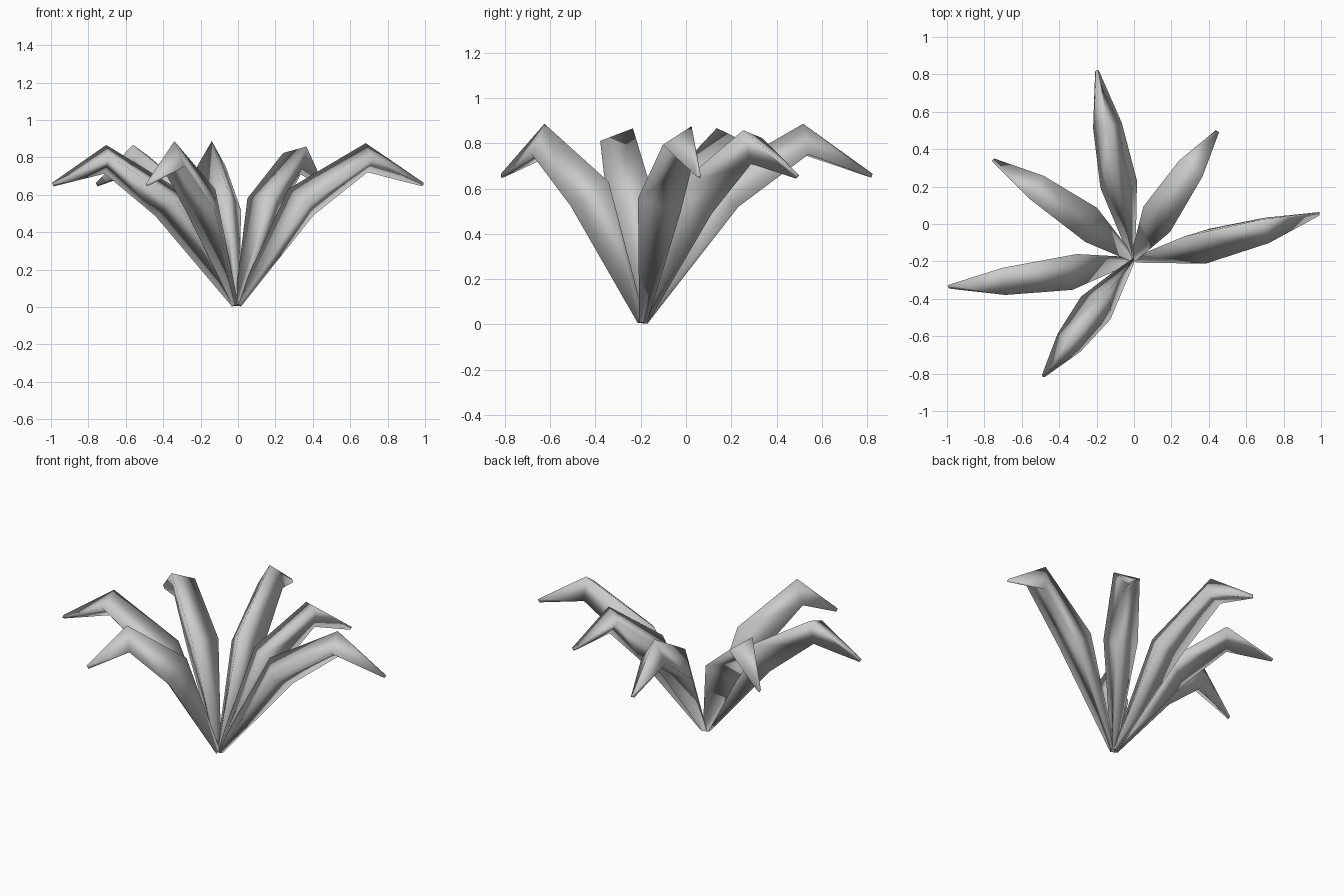
import bpy, bmesh
from math import sin, cos, radians
from mathutils import Vector

old = bpy.data.objects.get("Cube")
if old:
    bpy.data.objects.remove(old, do_unlink=True)

grey = bpy.data.materials.new("leaf_grey")
grey.use_nodes = True
colour = (0.6, 0.6, 0.6, 1)
grey.diffuse_color = colour
grey.node_tree.nodes["Principled BSDF"].inputs["Base Color"].default_value = colour

ROOT = Vector((-0.005, -0.19, 0))
UP = Vector((0, 0, 1))
# leaf profile: fraction of reach, height, section radius
PROFILE = [(0.01, 0.012, 0.02), (0.355, 0.56, 0.115), (0.7, 0.797, 0.09), (0.99, 0.655, 0.012)]


def leaf(name, tip_x, tip_y, roll):
    """Three-sided tapering blade that arches over and droops at the tip."""
    reach = Vector((tip_x, tip_y, 0)) - Vector((ROOT.x, ROOT.y, 0))
    out = reach.normalized()
    right = out.cross(UP)
    path = [ROOT + reach * f + UP * z for f, z, r in PROFILE]
    steps = [(b - a).normalized() for a, b in zip(path, path[1:])]
    bm = bmesh.new()
    rings = []
    for i, (point, station) in enumerate(zip(path, PROFILE)):
        tangent = (steps[max(i - 1, 0)] + steps[min(i, len(steps) - 1)]).normalized()
        normal = right.cross(tangent)
        angles = [radians(roll + 120 * k) for k in range(3)]
        rings.append([bm.verts.new(point + station[2] * (normal * cos(a) + right * sin(a)))
                      for a in angles])
    for low, high in zip(rings, rings[1:]):
        for k in range(3):
            n = (k + 1) % 3
            bm.faces.new((low[k], low[n], high[n], high[k]))
    bm.faces.new(rings[0])
    bm.faces.new(rings[-1])
    bmesh.ops.recalc_face_normals(bm, faces=bm.faces)
    for face in bm.faces:
        face.smooth = True
    mesh = bpy.data.meshes.new(name)
    bm.to_mesh(mesh)
    bm.free()
    mesh.materials.append(grey)
    bpy.context.collection.objects.link(bpy.data.objects.new(name, mesh))


# tip position and roll of the ridge toward the leaf's right
leaf("leaf_left", 1.0, 0.06, -28)
leaf("leaf_back_left", 0.45, 0.5, 47)
leaf("leaf_back", -0.2, 0.83, 0)
leaf("leaf_back_right", -0.76, 0.345, -38)
leaf("leaf_right", -1.0, -0.335, 39)
leaf("leaf_front_right", -0.49, -0.82, 0)
